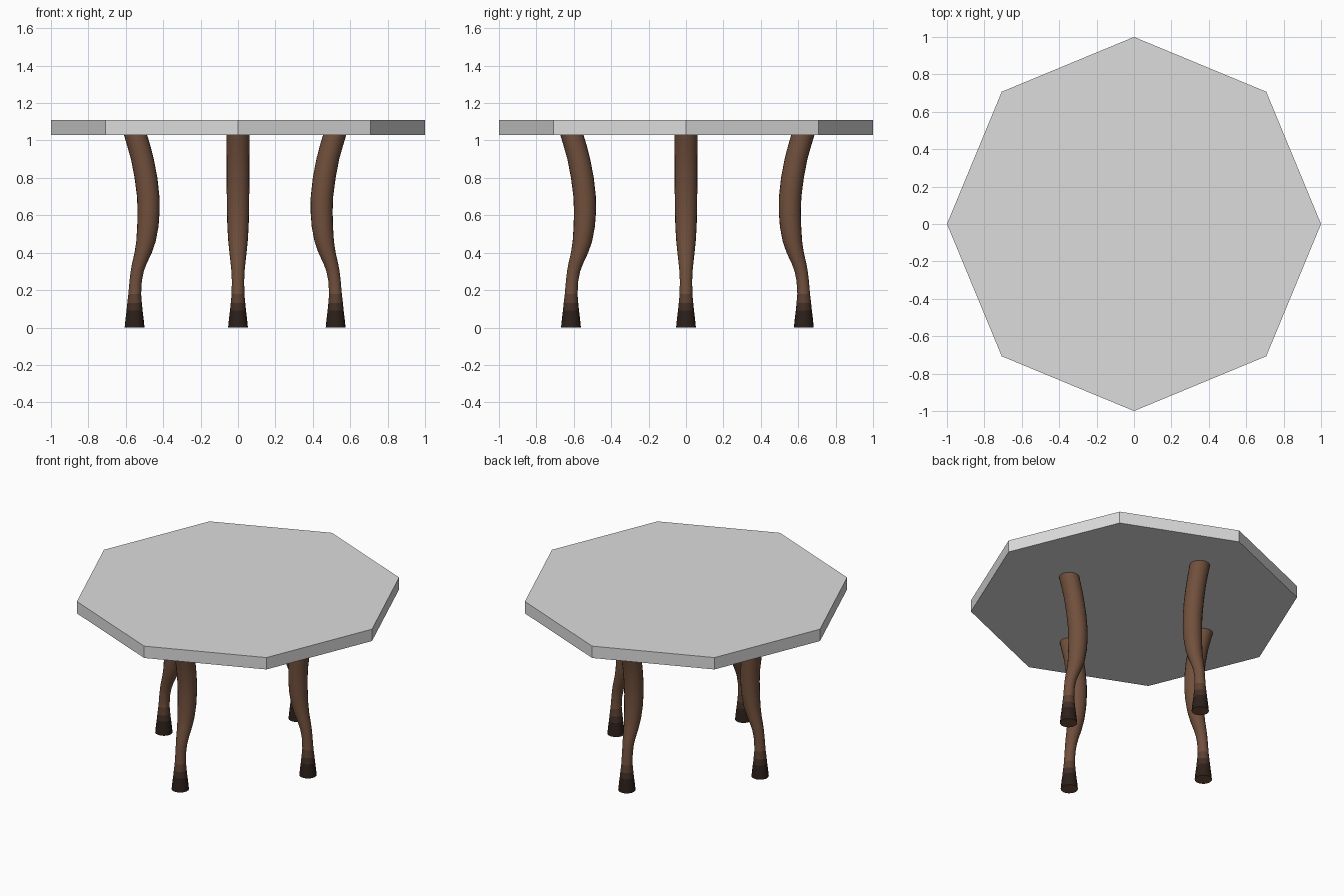
import bpy, bmesh, math

cube = bpy.data.objects.get("Cube")
if cube:
    bpy.data.objects.remove(cube, do_unlink=True)


def make_material(name, rgb):
    mat = bpy.data.materials.new(name)
    mat.use_nodes = True
    colour = (*rgb, 1)
    mat.diffuse_color = colour
    mat.node_tree.nodes["Principled BSDF"].inputs["Base Color"].default_value = colour
    return mat


grey = make_material("light grey", (0.72, 0.72, 0.72))
brown = make_material("brown", (0.165, 0.08, 0.046))
medium_brown = make_material("medium brown", (0.105, 0.052, 0.031))
dark_brown = make_material("dark brown", (0.052, 0.027, 0.018))
hoof_brown = make_material("hoof brown", (0.025, 0.014, 0.01))

# Octagonal table top
TOP_LOW, TOP_HIGH = 1.03, 1.11
bpy.ops.mesh.primitive_cylinder_add(vertices=8, radius=1, depth=TOP_HIGH - TOP_LOW,
                                    location=(0, 0, (TOP_LOW + TOP_HIGH) / 2))
table_top = bpy.context.object
table_top.name = "table_top"
table_top.data.materials.append(grey)

# Leg profile: height, inward shift, radius
PROFILE = [
    (0, 0, 0.053), (0.05, 0, 0.048), (0.09, 0, 0.043), (0.13, 0, 0.039),
    (0.18, 0.001, 0.034), (0.25, 0.006, 0.033), (0.3, 0.014, 0.035),
    (0.34, 0.025, 0.039), (0.4, 0.046, 0.046), (0.46, 0.061, 0.052),
    (0.54, 0.071, 0.057), (0.62, 0.075, 0.059), (0.7, 0.073, 0.06),
    (0.8, 0.061, 0.061), (0.9, 0.042, 0.061), (0.97, 0.023, 0.062),
    (TOP_LOW, 0.005, 0.062),
]
SIDES = 20


def make_leg(name, distance, angle):
    bm = bmesh.new()
    rings = []
    for z, shift, radius in PROFILE:
        ring = []
        for i in range(SIDES):
            a = math.tau * i / SIDES
            ring.append(bm.verts.new((distance - shift + radius * math.cos(a),
                                      radius * math.sin(a), z)))
        rings.append(ring)
    for low, high in zip(rings, rings[1:]):
        for i in range(SIDES):
            j = (i + 1) % SIDES
            bm.faces.new((low[i], low[j], high[j], high[i]))
    bm.faces.new(rings[0][::-1])
    bm.faces.new(rings[-1])

    # The foot darkens towards the floor; the sole stays brown
    for face in bm.faces:
        height = face.calc_center_median().z
        if len(face.verts) == 4:
            face.material_index = sum(height < limit for limit in (0.18, 0.13, 0.09))
        face.smooth = True
    mesh = bpy.data.meshes.new(name)
    bm.to_mesh(mesh)
    bm.free()
    for mat in (brown, medium_brown, dark_brown, hoof_brown):
        mesh.materials.append(mat)
    leg = bpy.data.objects.new(name, mesh)
    leg.rotation_euler.z = angle
    bpy.context.collection.objects.link(leg)
    bpy.ops.object.select_all(action="DESELECT")
    leg.select_set(True)
    bpy.context.view_layer.objects.active = leg
    bpy.ops.object.shade_smooth_by_angle(angle=math.radians(40))


# Four curved legs, one on each side
for leg_name, distance, turn in (("left_leg", 0.522, 0), ("back_leg", 0.63, 1),
                                 ("right_leg", 0.553, 2), ("front_leg", 0.615, 3)):
    make_leg(leg_name, distance, turn * math.pi / 2)
